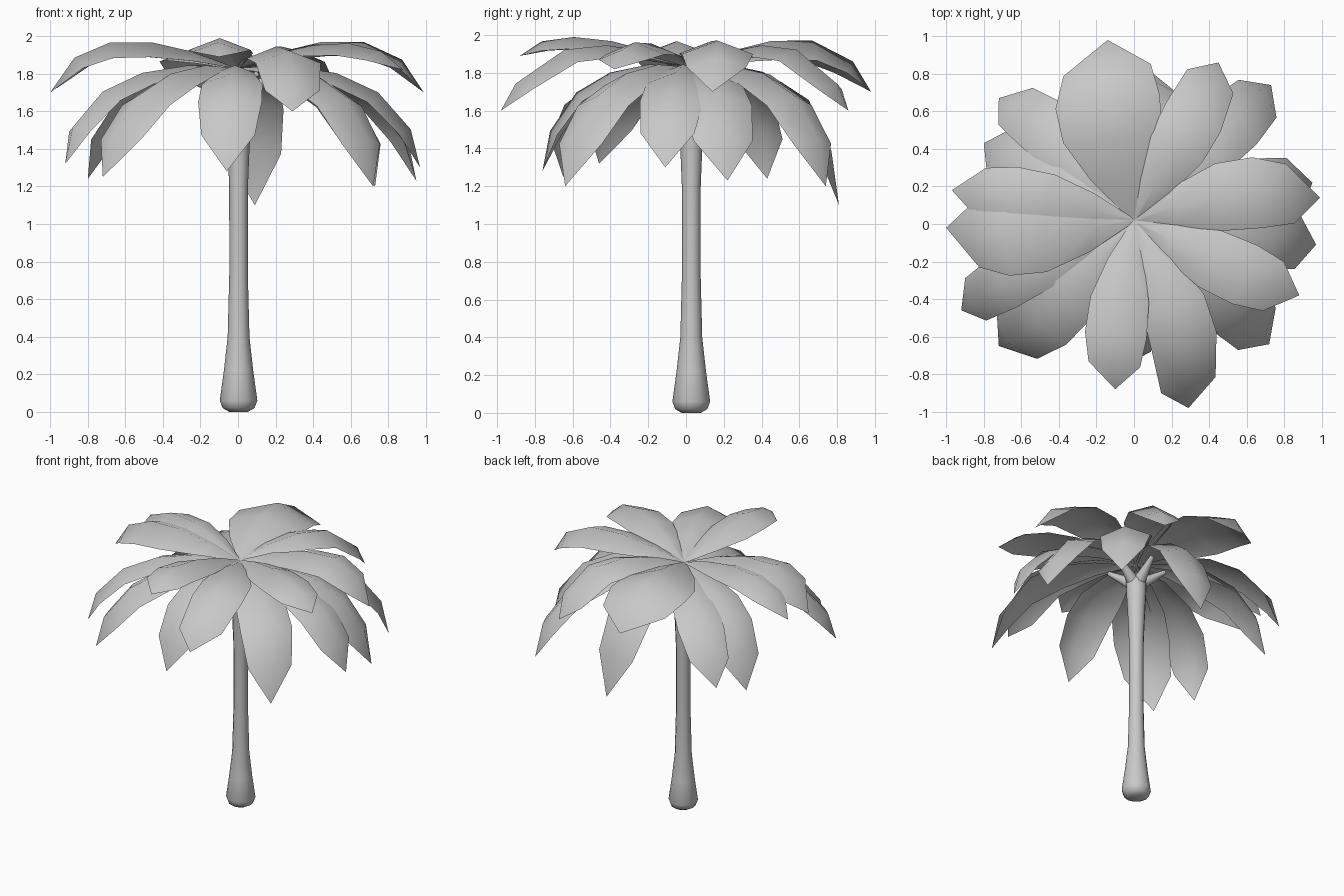
import bpy, bmesh, math
from mathutils import Vector

cube = bpy.data.objects.get("Cube")
if cube:
    bpy.data.objects.remove(cube, do_unlink=True)

grey = bpy.data.materials.new("plain_grey")
grey.use_nodes = True
grey.diffuse_color = (0.58, 0.58, 0.58, 1)
grey.node_tree.nodes["Principled BSDF"].inputs["Base Color"].default_value = (0.58, 0.58, 0.58, 1)


def finish(name, bm, angle):
    mesh = bpy.data.meshes.new(name)
    bm.normal_update()
    bm.to_mesh(mesh)
    bm.free()
    mesh.materials.append(grey)
    obj = bpy.data.objects.new(name, mesh)
    bpy.context.collection.objects.link(obj)
    bpy.ops.object.select_all(action='DESELECT')
    obj.select_set(True)
    bpy.context.view_layer.objects.active = obj
    bpy.ops.object.shade_smooth_by_angle(angle=math.radians(angle))


def tube(name, rings, sides):
    """Skin circular rings given as (centre, radius, axis), with capped ends."""
    bm = bmesh.new()
    loops = []
    for centre, radius, axis in rings:
        turn = Vector((0, 0, 1)).rotation_difference(Vector(axis))
        loop = []
        for i in range(sides):
            a = math.tau * i / sides
            p = turn @ Vector((math.cos(a), math.sin(a), 0))
            loop.append(bm.verts.new(Vector(centre) + radius * p))
        loops.append(loop)
    for lo, hi in zip(loops, loops[1:]):
        for i in range(sides):
            j = (i + 1) % sides
            bm.faces.new((lo[i], lo[j], hi[j], hi[i]))
    bm.faces.new(reversed(loops[0]))
    bm.faces.new(loops[-1])
    finish(name, bm, 60)


def frond(name, tip, half_width, bow, shoulder, near, far):
    """An arched leaf: midrib on a cubic curve whose two handles are given as
    (share of reach, height), bowed sideways; the edges sag from the midrib
    and the pointed end starts at the shoulder."""
    tip = Vector(tip)
    base = Vector((0, 0.02, 1.83))
    handles = []
    for share, height in (near, far):
        h = base.lerp(tip, share)
        h.z = height
        handles.append(h)
    curve = (base, *handles, tip)
    side = Vector((-tip.y, tip.x, 0)).normalized()

    def midrib(t):
        return sum((p * math.comb(3, k) * t ** k * (1 - t) ** (3 - k)
                    for k, p in enumerate(curve)), side * bow * 4 * t * (1 - t))

    bm = bmesh.new()
    rows = []
    for t, width in ((0, 0.05), (0.2, 0.58), (0.4, 0.95), (0.6, 1), (shoulder, 0.84)):
        p = midrib(t)
        tangent = (midrib(t + 0.01) - midrib(t - 0.01)).normalized()
        w = half_width * width
        sag = side.cross(tangent) * 0.38 * w
        rows.append([bm.verts.new(q) for q in (p - side * w + sag, p, p + side * w + sag)])
    for a, b in zip(rows, rows[1:]):
        for i in range(2):
            bm.faces.new((a[i], b[i], b[i + 1], a[i + 1]))
    end = bm.verts.new(tip)
    last = rows[-1]
    bm.faces.new((last[0], end, last[1]))
    bm.faces.new((last[1], end, last[2]))
    finish(name, bm, 60)


# Trunk with a bulbous foot and a flared crown
profile = ((0.05, 0), (0.085, 0.02), (0.1, 0.06), (0.078, 0.22), (0.058, 0.4),
           (0.049, 0.75), (0.05, 1.2), (0.058, 1.4), (0.068, 1.6), (0.07, 1.69), (0.03, 1.75))
tube("trunk", [((0.003, 0.028, z), r, (0, 0, 1)) for r, z in profile], 12)

# Short stalks branching out of the crown
for i in range(5):
    a = math.tau * i / 5 + 0.2
    out = Vector((math.cos(a), math.sin(a), 0))
    start = Vector((0, 0.025, 1.66))
    stop = start + out * 0.2 + Vector((0, 0, 0.14))
    axis = (stop - start).normalized()
    tube(f"stalk_{i + 1}", [(start, 0.05, axis), (start.lerp(stop, 0.5), 0.032, axis),
                            (stop, 0.015, axis)], 8)

# Upper fronds rise before they bend over:
# tip, half width, sideways bow, shoulder, outer handle height
upper = (((0.99, 0.14, 1.7), 0.19, 0.07, 0.82, 2.12),
         ((0.88, -0.38, 1.82), 0.17, -0.02, 0.8, 2.04),
         ((0.45, 0.86, 1.6), 0.165, -0.02, 0.88, 2.06),
         ((-0.14, 0.98, 1.7), 0.28, 0.05, 0.84, 2.12),
         ((-0.97, 0.18, 1.72), 0.16, -0.02, 0.8, 2.08),
         ((-1, -0.02, 1.7), 0.22, 0.05, 0.8, 2.11),
         ((-0.1, -0.88, 1.89), 0.165, -0.03, 0.8, 2.07),
         ((0.29, -0.98, 1.6), 0.18, 0.08, 0.88, 2.06))
for i, (tip, half_width, bow, shoulder, height) in enumerate(upper):
    frond(f"upper_frond_{i + 1}", tip, half_width, bow, shoulder, (0.35, 1.98), (0.85, height))

# Lower fronds leave the crown level and hang almost upright at the tip:
# tip, half width, sideways bow
lower = (((-0.06, -0.76, 1.28), 0.17, 0), ((0.72, -0.64, 1.2), 0.18, 0.03),
         ((0.97, -0.11, 1.3), 0.17, 0), ((0.95, 0.22, 1.23), 0.19, 0),
         ((0.73, 0.74, 1.2), 0.17, 0), ((0.09, 0.81, 1.1), 0.18, 0),
         ((-0.72, 0.67, 1.33), 0.16, -0.05), ((-0.8, 0.43, 1.24), 0.17, 0),
         ((-0.92, -0.46, 1.32), 0.15, -0.03), ((-0.72, -0.65, 1.25), 0.19, 0.05))
for i, (tip, half_width, bow) in enumerate(lower):
    frond(f"lower_frond_{i + 1}", tip, half_width, bow, 0.83, (0.45, 1.9), (0.98, 1.75))
